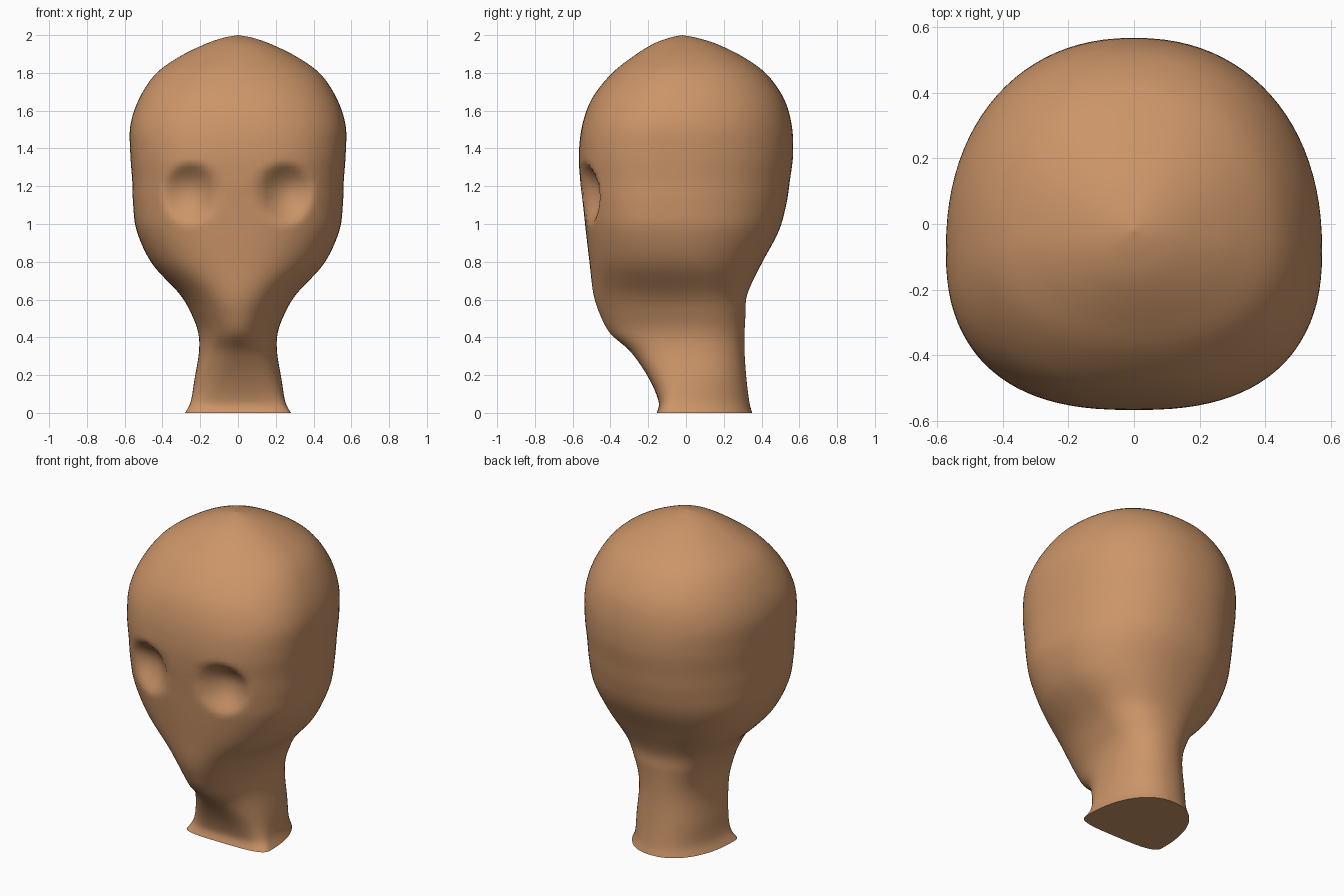
import bpy
import bmesh
import math

cube = bpy.data.objects.get("Cube")
if cube:
    bpy.data.objects.remove(cube, do_unlink=True)

COLUMNS = 96      # points around each cross-section
STEPS = 6         # rings between two neighbouring stations
BACK_POWER = 2.2  # roundness of the back half

# Stations: height, half width, front y, widest y, back y, front roundness
STATIONS = [
    (0, .28, -.155, -.07, .35, 3.5),
    (.06, .25, -.145, -.03, .335, 3.3),
    (.18, .23, -.195, .03, .32, 3),
    (.32, .207, -.29, .06, .31, 2.4),
    (.42, .21, -.40, .07, .31, 2),
    (.52, .245, -.455, .07, .315, 2.05),
    (.63, .31, -.49, .05, .325, 2.2),
    (.79, .455, -.51, -.02, .40, 2.4),
    (.96, .535, -.53, -.06, .49, 2.5),
    (1.1, .555, -.545, -.08, .53, 2.5),
    (1.23, .56, -.56, -.08, .55, 2.5),
    (1.37, .57, -.567, -.08, .567, 2.5),
    (1.52, .57, -.55, -.08, .56, 2.4),
    (1.66, .525, -.5, -.07, .52, 2.25),
    (1.79, .44, -.4, -.05, .43, 2.1),
    (1.88, .32, -.29, -.03, .31, 2),
    (1.95, .18, -.18, -.02, .17, 2),
    (1.985, .08, -.09, -.02, .06, 2),
    (2, 0, -.02, -.02, -.02, 2),
]


def spline(a, b, c, d, t):
    """Catmull-Rom blend from b to c."""
    return b + .5 * t * (c - a + t * (2 * a - 5 * b + 4 * c - d
                                      + t * (3 * (b - c) + d - a)))


def all_rings():
    """Smoothly interpolated cross-section settings from base to crown."""
    last = len(STATIONS) - 1
    for i in range(last):
        four = [STATIONS[min(max(i + k, 0), last)] for k in (-1, 0, 1, 2)]
        for s in range(STEPS):
            yield [spline(*values, s / STEPS) for values in zip(*four)]
    yield STATIONS[-1]


def signed_power(value, power):
    return math.copysign(abs(value) ** power, value)


def eye_dent(x, y, z):
    """Depth of the eye sockets, steep under the brow and sloping below."""
    if y > -.2:
        return 0
    across = (abs(x) - .25) / .15
    rise = z - 1.18
    upright = rise / (.15 if rise > 0 else .19)
    reach = across ** 2 + upright ** 2
    return .085 * (1 - reach) ** 1.3 if reach < 1 else 0


def section(z, width, front, middle, back, power):
    """Closed outline with its own front and back roundness."""
    for i in range(COLUMNS):
        angle = math.tau * i / COLUMNS
        c, s = math.cos(angle), math.sin(angle)
        p = power if s < 0 else BACK_POWER
        depth = middle - front if s < 0 else back - middle
        x = width * signed_power(c, 2 / p)
        y = middle + depth * signed_power(s, 2 / p)
        yield x, y + eye_dent(x, y, z), z


# Skin material
skin = bpy.data.materials.new("tan skin")
skin.use_nodes = True
tan = (.6, .3, .14, 1)
skin.diffuse_color = tan
shader = next(n for n in skin.node_tree.nodes if n.type == 'BSDF_PRINCIPLED')
shader.inputs["Base Color"].default_value = tan

# Head and neck, lofted through the rings
bm = bmesh.new()
rings = [[bm.verts.new(point) for point in section(*ring)]
         for ring in all_rings()]
for low, high in zip(rings, rings[1:]):
    for i in range(COLUMNS):
        j = (i + 1) % COLUMNS
        bm.faces.new((low[i], low[j], high[j], high[i]))

# Flat base of the neck
bm.faces.new(list(reversed(rings[0])))
bmesh.ops.remove_doubles(bm, verts=bm.verts, dist=.0001)
bmesh.ops.recalc_face_normals(bm, faces=bm.faces)

mesh = bpy.data.meshes.new("head_and_neck")
bm.to_mesh(mesh)
bm.free()
mesh.materials.append(skin)
head = bpy.data.objects.new("head_and_neck", mesh)
bpy.context.collection.objects.link(head)

# Smooth skin with a sharp edge around the base
bpy.ops.object.select_all(action='DESELECT')
head.select_set(True)
bpy.context.view_layer.objects.active = head
bpy.ops.object.shade_smooth_by_angle(angle=math.radians(55))
